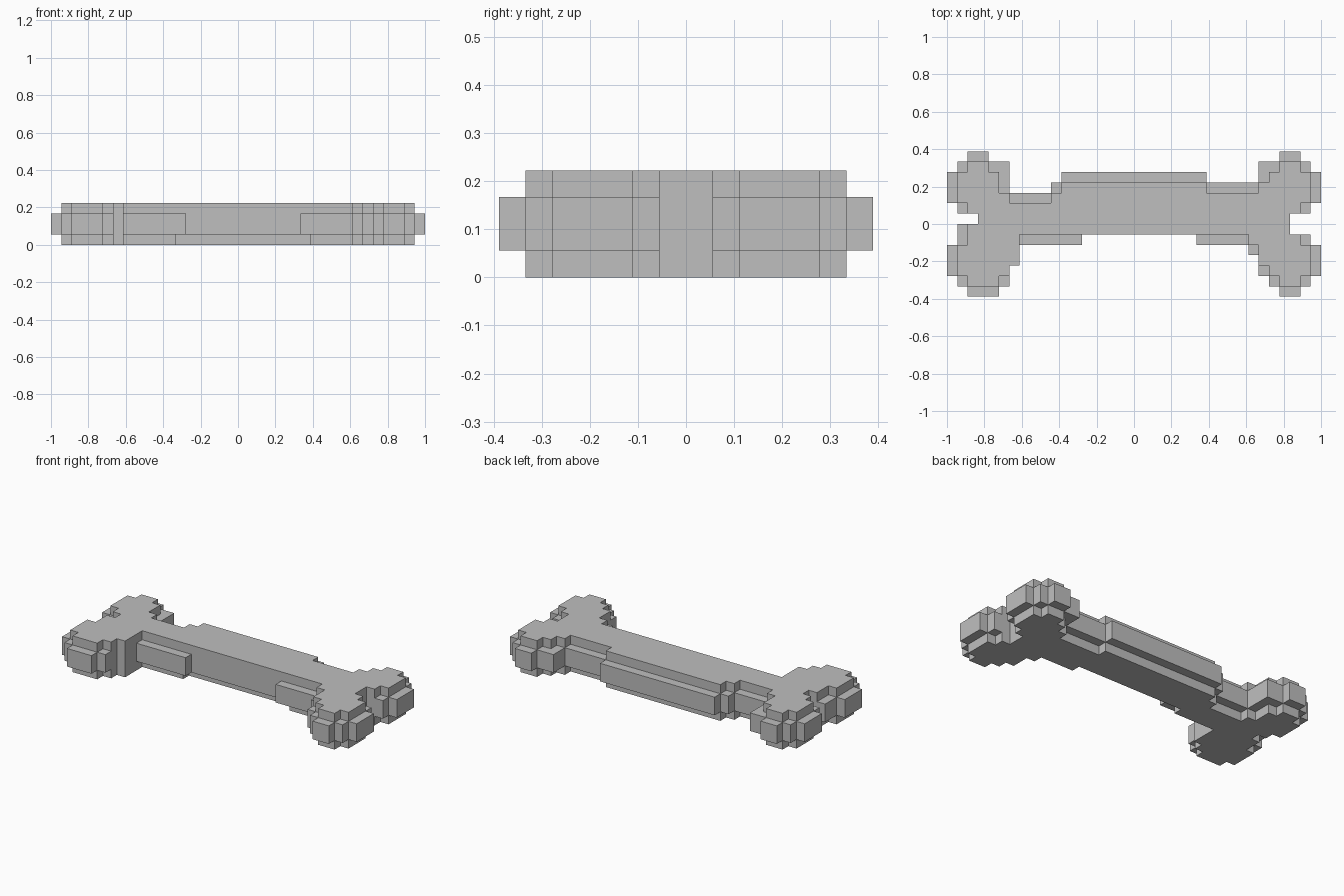
import bpy
import bmesh
import math
from mathutils import Vector

cube = bpy.data.objects.get("Cube")
if cube:
    bpy.data.objects.remove(cube, do_unlink=True)

U = 1 / 18  # size of one block

mat = bpy.data.materials.new("bone grey")
mat.use_nodes = True
grey = (0.52, 0.52, 0.52, 1)
mat.diffuse_color = grey
mat.node_tree.nodes["Principled BSDF"].inputs["Base Color"].default_value = grey

cells = set()


def fill(x0, x1, y0, y1, layers):
    """Fill a box of blocks on the given height layers."""
    cells.update((x, y, z) for x in range(x0, x1) for y in range(y0, y1) for z in layers)


def knob(first_row, spans, layers):
    """Fill one knobbed end, row by row from the front."""
    for i, (x0, x1) in enumerate(spans):
        fill(x0, x1, first_row + i, first_row + i + 1, layers)


BOTTOM, MIDDLE, TOP = (0,), (1, 2), (3,)
CAPS = BOTTOM + TOP

# Knobbed ends: wide middle layers
knob(-7, [(-16, -13), (-17, -12), (-18, -12), (-18, -11), (-18, -11), (-17, -11), (-17, -11),
          (-15, -11), (-17, -11), (-18, -12), (-18, -12), (-18, -12), (-17, -12), (-16, -14)], MIDDLE)
knob(-7, [(14, 16), (13, 17), (12, 18), (12, 18), (11, 18), (11, 17), (11, 15),
          (11, 15), (11, 17), (11, 18), (12, 18), (12, 18), (12, 17), (14, 16)], MIDDLE)

# Knobbed ends: narrower top and bottom layers
knob(-6, [(-16, -13), (-17, -12), (-17, -11), (-17, -11), (-16, -11), (-16, -11),
          (-15, -11), (-16, -11), (-17, -12), (-17, -13), (-17, -13), (-16, -14)], CAPS)
knob(-6, [(14, 16), (13, 17), (12, 17), (12, 17), (11, 16), (11, 15),
          (11, 15), (11, 16), (11, 17), (12, 17), (13, 17), (14, 16)], CAPS)

# Shaft: middle layers with a raised back ridge and two front ledges
fill(-12, 12, -1, 3, MIDDLE)
fill(-8, 12, 3, 4, MIDDLE)
fill(-7, 7, 4, 5, MIDDLE)
fill(-11, -5, -2, -1, MIDDLE)
fill(6, 11, -2, -1, MIDDLE)

# Shaft: top and bottom layers
fill(-12, 12, 0, 2, CAPS)
fill(-8, 12, 2, 3, CAPS)
fill(-7, 7, 3, 4, CAPS)
fill(-12, 12, -1, 0, TOP)
fill(-12, -6, -1, 0, BOTTOM)
fill(7, 12, -1, 0, BOTTOM)

# Skin the blocks with their exposed faces only
bm = bmesh.new()
corners = {}


def corner(p):
    key = tuple(round(c) for c in p)
    if key not in corners:
        corners[key] = bm.verts.new(Vector(key) * U)
    return corners[key]


for cell in cells:
    for axis in range(3):
        for side in (0, 1):
            step = Vector((0, 0, 0))
            step[axis] = 1 if side else -1
            if tuple(int(c + s) for c, s in zip(cell, step)) in cells:
                continue
            a, b = Vector((0, 0, 0)), Vector((0, 0, 0))
            a[(axis + 1) % 3] = 1
            b[(axis + 2) % 3] = 1
            p = Vector(cell)
            p[axis] += side
            quad = [p, p + a, p + a + b, p + b]
            if not side:
                quad.reverse()
            bm.faces.new([corner(q) for q in quad])

# Merge flat neighbours into large clean faces
bmesh.ops.dissolve_limit(bm, angle_limit=math.radians(1), verts=bm.verts[:], edges=bm.edges[:])
mesh = bpy.data.meshes.new("bone")
bm.to_mesh(mesh)
bm.free()
mesh.materials.append(mat)
bone = bpy.data.objects.new("bone", mesh)
bpy.context.collection.objects.link(bone)
